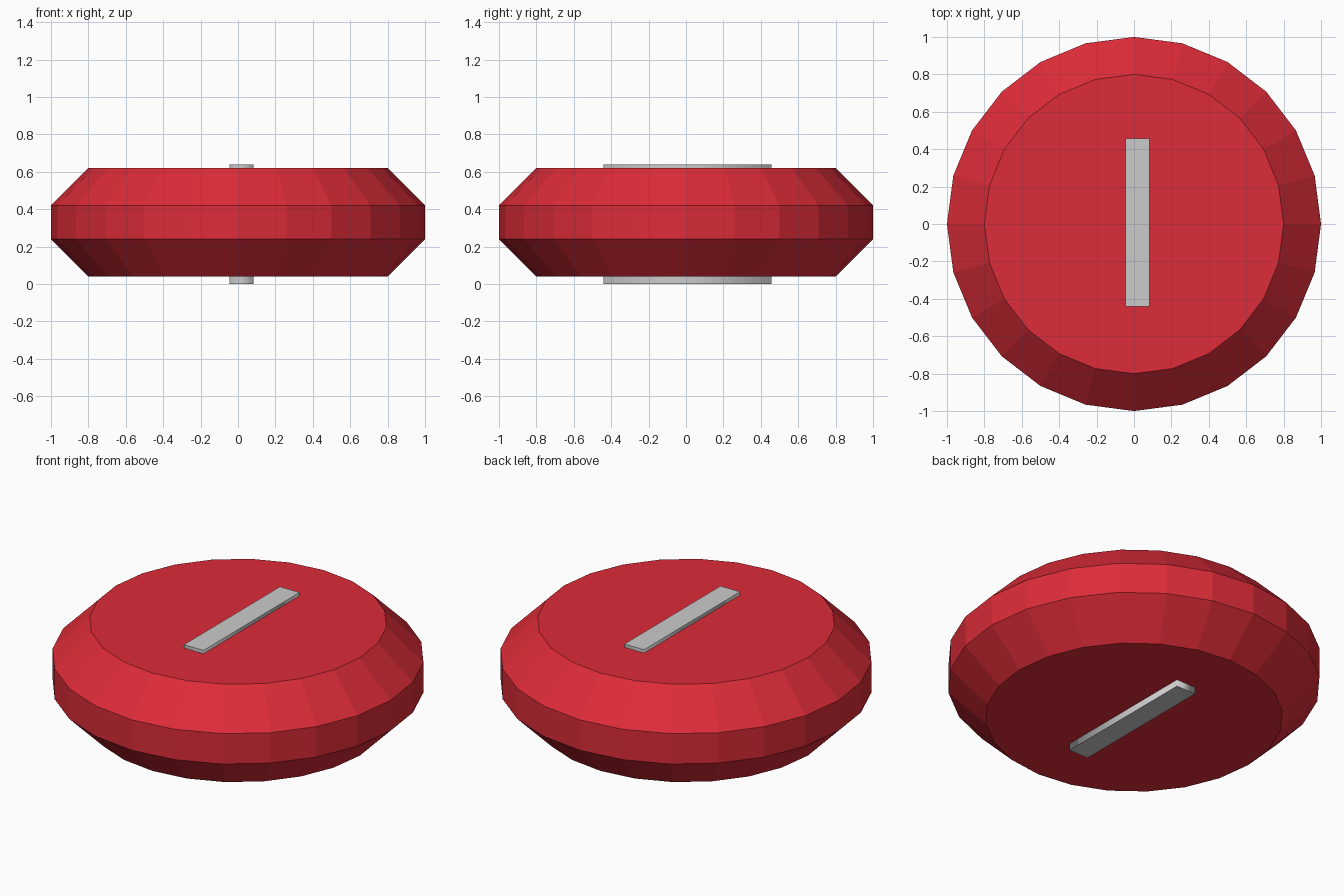
import bpy, bmesh, math

if "Cube" in bpy.data.objects:
    bpy.data.objects.remove(bpy.data.objects["Cube"])

SIDES = 24
PROFILE = [(0.8, 0.04), (1.0, 0.24), (1.0, 0.42), (0.8, 0.62)]  # radius, height


def add_object(name, bm):
    bmesh.ops.recalc_face_normals(bm, faces=bm.faces)
    mesh = bpy.data.meshes.new(name)
    bm.to_mesh(mesh)
    bm.free()
    obj = bpy.data.objects.new(name, mesh)
    bpy.context.collection.objects.link(obj)
    return obj


# Red bevelled disc: rings from the profile, bridged and capped
bm = bmesh.new()
rings = [[bm.verts.new((r * math.cos(2 * math.pi * i / SIDES),
                        r * math.sin(2 * math.pi * i / SIDES), z))
          for i in range(SIDES)] for r, z in PROFILE]
for low, high in zip(rings, rings[1:]):
    for i in range(SIDES):
        j = (i + 1) % SIDES
        bm.faces.new((low[i], low[j], high[j], high[i]))
bm.faces.new(rings[0][::-1])
bm.faces.new(rings[-1])
disc = add_object("disc", bm)
red = bpy.data.materials.new("red")
red.diffuse_color = (0.72, 0.025, 0.04, 1)
red.use_nodes = True
red.node_tree.nodes["Principled BSDF"].inputs["Base Color"].default_value = red.diffuse_color
disc.data.materials.append(red)

# Grey bar passing through the disc, with softly shaded sides and flat ends
bm = bmesh.new()
bmesh.ops.create_cube(bm, size=1)
bmesh.ops.scale(bm, vec=(0.128, 0.90, 0.64), verts=bm.verts)
bmesh.ops.translate(bm, vec=(0.019, 0.008, 0.32), verts=bm.verts)
bm.normal_update()
for face in bm.faces:
    face.smooth = abs(face.normal.z) < 0.5
add_object("center_bar", bm)
